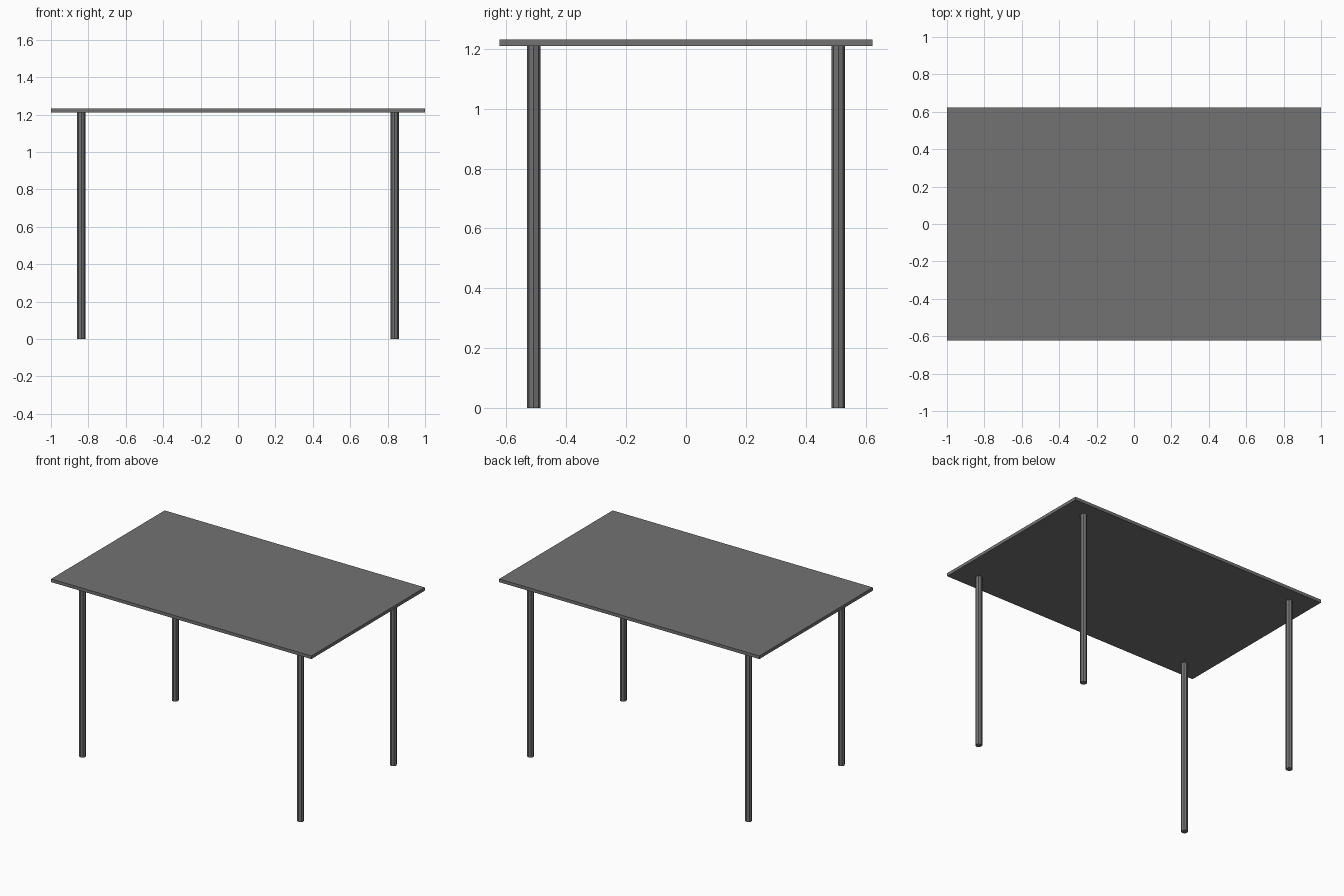
import bpy

if "Cube" in bpy.data.objects:
    bpy.data.objects.remove(bpy.data.objects["Cube"])

# Shared dark grey finish
grey = bpy.data.materials.new("dark_grey")
grey.diffuse_color = (0.17, 0.17, 0.17, 1.0)
grey.use_nodes = True
grey.node_tree.nodes["Principled BSDF"].inputs["Base Color"].default_value = grey.diffuse_color

TOP_Z = 1.232
THICK = 0.022
LEG_H = TOP_Z - THICK
LEG_R = 0.022


def finish(name):
    obj = bpy.context.object
    obj.name = name
    obj.data.materials.append(grey)
    return obj


# Thin rectangular table top
bpy.ops.mesh.primitive_cube_add(size=1, location=(0, 0, TOP_Z - THICK / 2))
top = finish("table_top")
top.scale = (2.0, 1.246, THICK)
bpy.ops.object.transform_apply(location=False, rotation=False, scale=True)

# Four slim faceted legs, inset from the corners
for sx, side in ((-1, "left"), (1, "right")):
    for sy, end in ((-1, "front"), (1, "back")):
        bpy.ops.mesh.primitive_cylinder_add(
            vertices=8, radius=LEG_R, depth=LEG_H,
            location=(sx * 0.838, sy * 0.509, LEG_H / 2))
        finish(f"{end}_{side}_leg")
